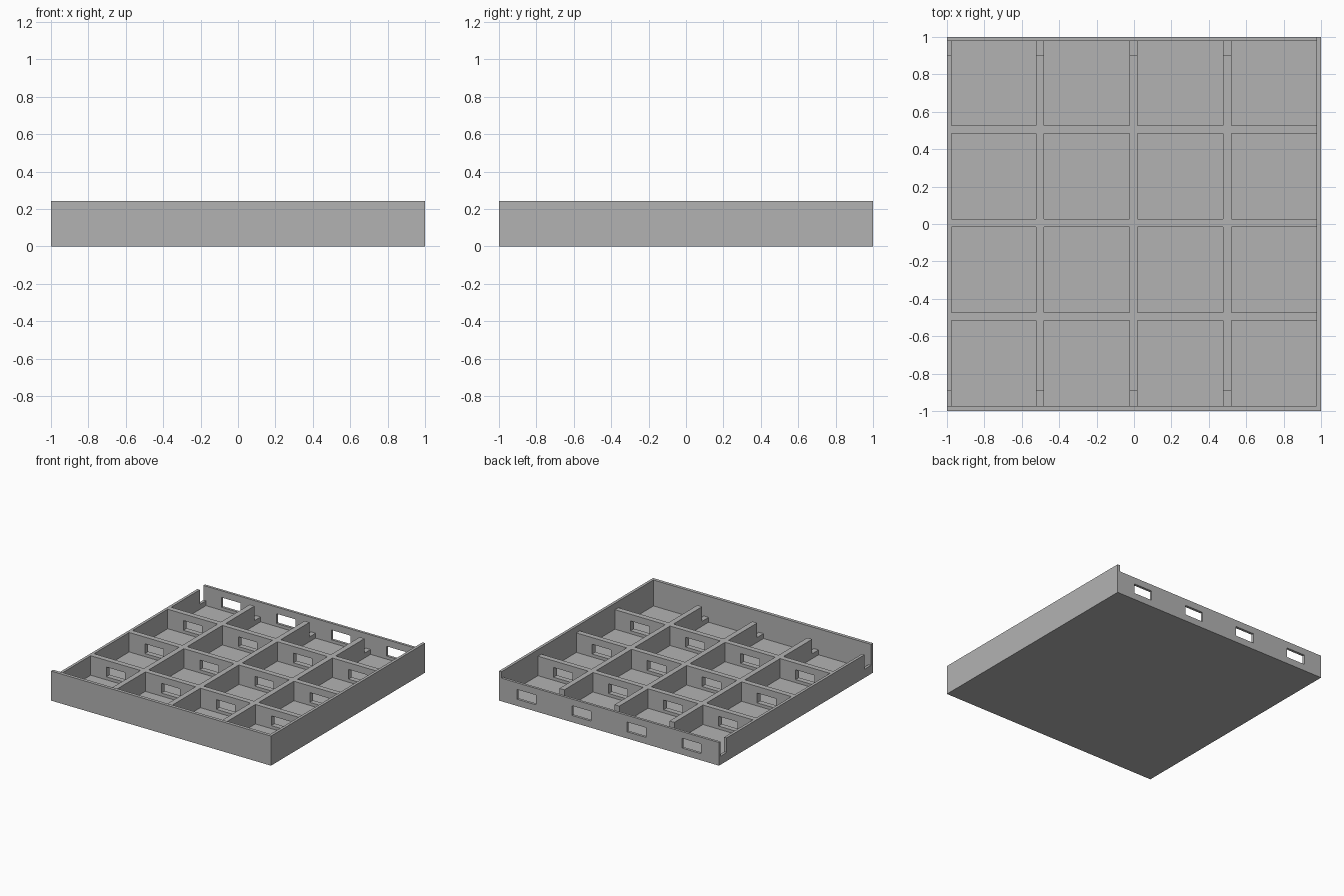
import bpy
import bmesh

cube = bpy.data.objects.get("Cube")
if cube:
    bpy.data.objects.remove(cube, do_unlink=True)

# Main dimensions
HEIGHT, RIM, FLOOR = 0.243, 0.19, 0.03
LEFT, RIGHT, FRONT, BACK = -0.977, 0.977, -0.973, 0.979
HALF_DIVIDER = 0.022
X_DIVIDERS = [-0.502, -0.002, 0.498]
Y_DIVIDERS = [-0.495, 0.005, 0.505]
OUT = 1.1

grey = bpy.data.materials.new("plain grey")
grey.use_nodes = True
colour = (0.45, 0.45, 0.45, 1)
grey.diffuse_color = colour
grey.node_tree.nodes["Principled BSDF"].inputs["Base Color"].default_value = colour


def boxes(name, extents):
    """One object made of separate boxes, each given as x, y and z ranges."""
    bm = bmesh.new()
    for ranges in extents:
        for v in bmesh.ops.create_cube(bm, size=1)["verts"]:
            for i, (low, high) in enumerate(ranges):
                v.co[i] = high if v.co[i] > 0 else low
    mesh = bpy.data.meshes.new(name)
    bm.to_mesh(mesh)
    bm.free()
    mesh.materials.append(grey)
    obj = bpy.data.objects.new(name, mesh)
    bpy.context.collection.objects.link(obj)
    return obj


def spans(low, dividers, high):
    """Open ranges between the dividers."""
    starts = [low] + [d + HALF_DIVIDER for d in dividers]
    ends = [d - HALF_DIVIDER for d in dividers] + [high]
    return list(zip(starts, ends))


def cut(target, name, extents):
    cutter = boxes(name, extents)
    cutter.hide_render = True
    mod = target.modifiers.new(name, "BOOLEAN")
    mod.operation = "DIFFERENCE"
    mod.solver = "EXACT"
    mod.object = cutter
    bpy.context.view_layer.objects.active = target
    bpy.ops.object.modifier_apply(modifier=name)
    bpy.data.objects.remove(cutter, do_unlink=True)


tray = boxes("compartment_tray", [((-1, 1), (-1, 1), (0, HEIGHT))])

# Lowered rim, leaving a raised lip along the front and the +x side
cut(tray, "rim_step", [((-OUT, RIGHT), (FRONT, OUT), (RIM, 1))])

# Sixteen open compartments
cells_x = spans(LEFT, X_DIVIDERS, RIGHT)
cells_y = spans(FRONT, Y_DIVIDERS, BACK)
cut(tray, "compartments", [(cx, cy, (FLOOR, 1)) for cx in cells_x for cy in cells_y])

# Slots along the front and back, through the lengthwise dividers and -x wall
cut(tray, "end_slots", [((-OUT, 0.9), span, (0.07, 1))
                        for span in ((FRONT, -0.89), (0.9, BACK))])

# Window rows through the cross dividers and the back wall
cut(tray, "windows", [((x - 0.085, x + 0.085), (-0.8, OUT), (0.055, 0.135))
                      for x in (-0.75, -0.25, 0.25, 0.75)])
